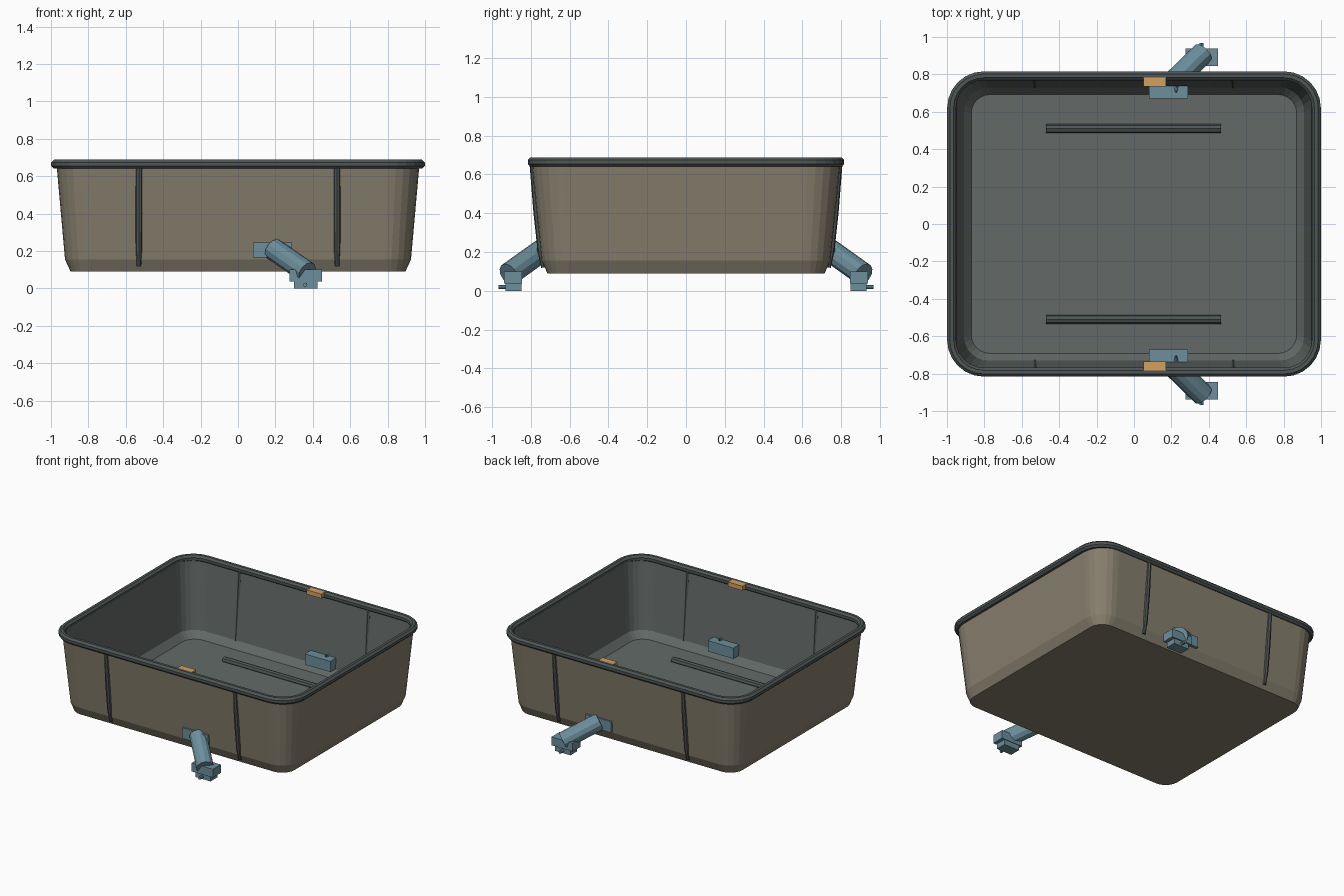
import bpy, bmesh, math
from mathutils import Vector

if "Cube" in bpy.data.objects:
    bpy.data.objects.remove(bpy.data.objects["Cube"])


def material(name, rgb):
    lin = [((c / 255 + 0.055) / 1.055) ** 2.4 for c in rgb] + [1]
    m = bpy.data.materials.new(name)
    m.use_nodes = True
    m.diffuse_color = lin
    m.node_tree.nodes["Principled BSDF"].inputs["Base Color"].default_value = lin
    return m


TAN = material("tan shell", (134, 126, 109))
GREY = material("grey lining", (99, 106, 103))
DARK = material("dark trim", (78, 86, 85))
BLUE = material("blue fitting", (108, 143, 156))
ORANGE = material("orange clip", (212, 160, 95))


def make(name, bm, *mats):
    bmesh.ops.recalc_face_normals(bm, faces=bm.faces)
    me = bpy.data.meshes.new(name)
    bm.to_mesh(me)
    bm.free()
    for m in mats:
        me.materials.append(m)
    ob = bpy.data.objects.new(name, me)
    bpy.context.collection.objects.link(ob)
    return ob


def rounded_ring(bm, hx, hy, r, z, seg=6):
    """Rounded rectangle of vertices at height z."""
    ring = []
    for k, (sx, sy) in enumerate([(1, 1), (-1, 1), (-1, -1), (1, -1)]):
        for i in range(seg + 1):
            a = math.pi / 2 * (k + i / seg)
            ring.append(bm.verts.new((sx * (hx - r) + r * math.cos(a),
                                      sy * (hy - r) + r * math.sin(a), z)))
    return ring


def bridge(bm, a, b, mat=0):
    n = len(a)
    for i in range(n):
        j = (i + 1) % n
        bm.faces.new((a[i], a[j], b[j], b[i])).material_index = mat


def box(name, x, y, z, mat):
    bm = bmesh.new()
    bmesh.ops.create_cube(bm, size=1)
    for v in bm.verts:
        v.co = [lo + (c + 0.5) * (hi - lo) for c, (lo, hi) in zip(v.co, (x, y, z))]
    return make(name, bm, mat)


def rod(name, start, end, r, mat, sides=8, r2=None):
    start, end = Vector(start), Vector(end)
    d = end - start
    bm = bmesh.new()
    bmesh.ops.create_cone(bm, cap_ends=True, segments=sides, radius1=r,
                          radius2=r2 or r, depth=d.length)
    rot = d.to_track_quat("Z", "Y")
    for v in bm.verts:
        v.co = rot @ v.co + (start + end) / 2
    return make(name, bm, mat)


# Open tub: tan outside, grey inside
bm = bmesh.new()
profile = [(0.895, 0.715, 0.10, 0.09), (0.925, 0.745, 0.14, 0.155),
           (0.97, 0.797, 0.17, 0.66), (0.95, 0.777, 0.15, 0.66),
           (0.91, 0.73, 0.13, 0.16), (0.87, 0.692, 0.10, 0.11)]
rings = [rounded_ring(bm, *p) for p in profile]
for i in range(len(rings) - 1):
    bridge(bm, rings[i], rings[i + 1], int(i >= 2))
bm.faces.new(rings[0])
bm.faces.new(rings[-1]).material_index = 1
make("tub", bm, TAN, GREY)

# Rolled rim around the top edge
bm = bmesh.new()
rings = []
for i in range(8):
    a = math.pi / 4 * (i + 0.5)
    o = 0.026 * math.cos(a)
    rings.append(rounded_ring(bm, 0.975 + o, 0.792 + o, 0.172 + o,
                              0.664 + 0.026 * math.sin(a)))
for i in range(8):
    bridge(bm, rings[i], rings[(i + 1) % 8])
make("rim", bm, DARK)

# Parts repeated on the front (-1) and back (1)
for s, side in ((-1, "front"), (1, "back")):
    # Wall ribs following the slope of the shell
    path = [(0.788, 0.65), (0.768, 0.40), (0.748, 0.20), (0.735, 0.12)]
    radii = [0.019, 0.019, 0.017, 0.012]
    for x in (-0.53, 0.53):
        for i in range(3):
            rod(f"{side}_wall_rib", (x, s * path[i][0], path[i][1]),
                (x, s * path[i + 1][0], path[i + 1][1]), radii[i], DARK, 8, radii[i + 1])

    # Ridge lying on the floor
    rod(f"{side}_floor_ridge", (-0.47, s * 0.51, 0.115), (0.465, s * 0.51, 0.115), 0.024, DARK)

    def yspan(a, b):
        return sorted((s * a, s * b))

    # Clip on the inner edge of the rim
    box(f"{side}_rim_clip", (0.05, 0.17), yspan(0.735, 0.785), (0.655, 0.688), ORANGE)

    # Drain fitting: inner block, sloping pipe, outlet block and tip
    box(f"{side}_drain_block", (0.08, 0.29), yspan(0.67, 0.768), (0.165, 0.245), BLUE)
    rod(f"{side}_drain_pipe", (0.19, s * 0.74, 0.21), (0.37, s * 0.915, 0.085), 0.06, BLUE, 12)
    rod(f"{side}_drain_pin", (0.225, s * 0.735, 0.235), (0.225, s * 0.705, 0.26),
        0.016, BLUE, 6, 0.004)
    box(f"{side}_outlet_block", (0.275, 0.45), yspan(0.845, 0.938), (0.038, 0.10), BLUE)
    box(f"{side}_outlet_foot", (0.30, 0.425), yspan(0.85, 0.93), (0, 0.04), BLUE)
    rod(f"{side}_outlet_pin", (0.36, s * 0.90, 0.02), (0.36, s * 0.967, 0.02), 0.011, BLUE)
